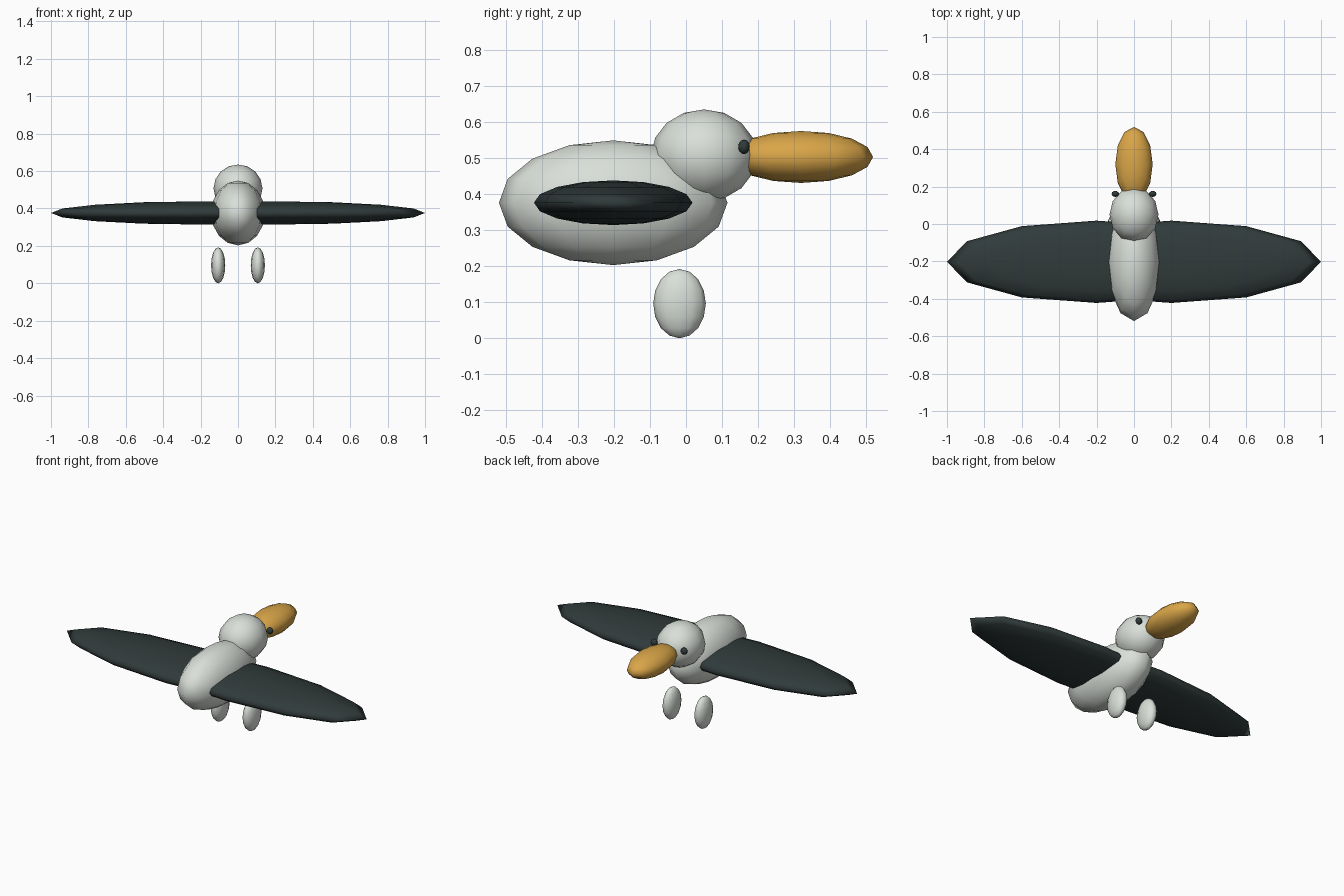
import bpy
from mathutils import Matrix

cube = bpy.data.objects.get("Cube")
if cube:
    bpy.data.objects.remove(cube, do_unlink=True)


def make_material(name, rgb):
    mat = bpy.data.materials.new(name)
    mat.use_nodes = True
    colour = (*rgb, 1)
    mat.diffuse_color = colour
    mat.node_tree.nodes["Principled BSDF"].inputs["Base Color"].default_value = colour
    return mat


pale = make_material("pale grey plumage", (0.70, 0.74, 0.69))
dark = make_material("dark slate plumage", (0.03, 0.043, 0.043))
gold = make_material("golden bill", (0.70, 0.38, 0.065))


def ellipsoid(name, centre, radii, mat):
    """Smooth low-poly ball stretched to the given radii."""
    bpy.ops.mesh.primitive_uv_sphere_add(segments=12, ring_count=8, radius=1)
    obj = bpy.context.object
    obj.name = name
    obj.data.transform(Matrix.Diagonal((*radii, 1)))
    obj.location = centre
    obj.data.materials.append(mat)
    bpy.ops.object.shade_smooth()
    return obj


# Body, head and bill
ellipsoid("body", (0, -0.202, 0.376), (0.144, 0.317, 0.173), pale)
ellipsoid("head", (0, 0.05, 0.507), (0.131, 0.147, 0.128), pale)
ellipsoid("bill", (0, 0.319, 0.503), (0.1, 0.2, 0.072), gold)

# Paired parts
for side, s in (("left", 1), ("right", -1)):
    ellipsoid(side + "_wing", (s * 0.2, -0.202, 0.376), (0.8, 0.22, 0.062), dark)
    ellipsoid(side + "_leg", (s * 0.106, -0.018, 0.096), (0.038, 0.073, 0.096), pale)
    ellipsoid(side + "_eye", (s * 0.1, 0.161, 0.531), (0.02, 0.016, 0.02), dark)
